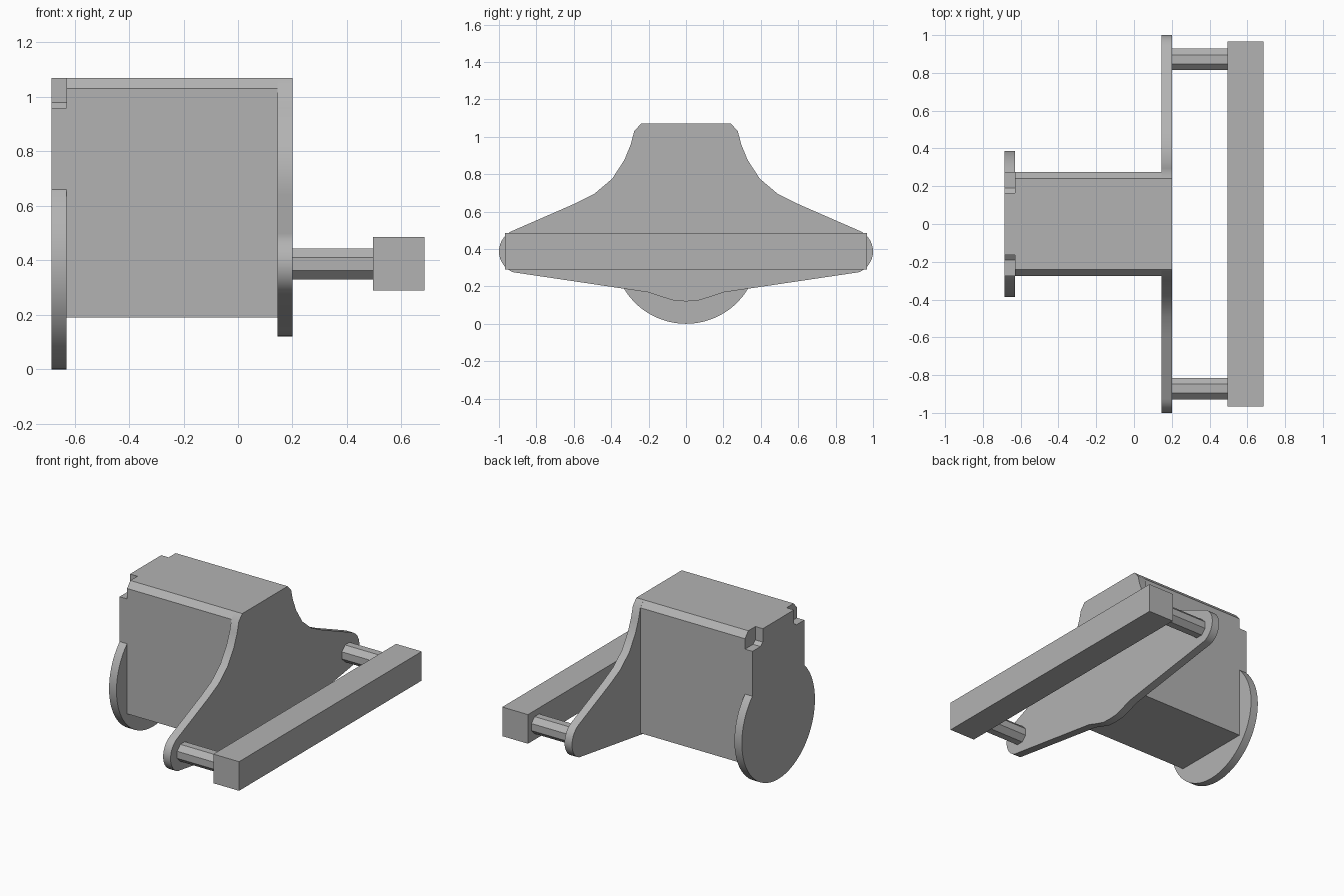
import bpy, bmesh, math

cube = bpy.data.objects.get("Cube")
if cube:
    bpy.data.objects.remove(cube, do_unlink=True)

GREY = (0.45, 0.45, 0.45, 1)
mat = bpy.data.materials.new("plain grey")
mat.use_nodes = True
mat.diffuse_color = GREY
mat.node_tree.nodes["Principled BSDF"].inputs["Base Color"].default_value = GREY

AXIS_Z = 0.387  # shared height of the disc, rods and bar


def arc(cy, cz, r, start, end, steps):
    """Points on an arc, angles in degrees from +y towards +z."""
    angles = [math.radians(start + (end - start) * i / steps) for i in range(steps + 1)]
    return [(cy + r * math.cos(a), cz + r * math.sin(a)) for a in angles]


def extrude_x(name, outline, x0, x1, smooth=True):
    """Solid made by sweeping a closed (y, z) outline from x0 to x1."""
    bm = bmesh.new()
    face = bm.faces.new([bm.verts.new((x0, y, z)) for y, z in outline])
    moved = bmesh.ops.extrude_face_region(bm, geom=[face])["geom"]
    verts = [v for v in moved if isinstance(v, bmesh.types.BMVert)]
    bmesh.ops.translate(bm, verts=verts, vec=(x1 - x0, 0, 0))
    bmesh.ops.recalc_face_normals(bm, faces=bm.faces)
    mesh = bpy.data.meshes.new(name)
    bm.to_mesh(mesh)
    bm.free()
    mesh.materials.append(mat)
    obj = bpy.data.objects.new(name, mesh)
    bpy.context.collection.objects.link(obj)
    if smooth:
        bpy.ops.object.select_all(action="DESELECT")
        obj.select_set(True)
        bpy.context.view_layer.objects.active = obj
        bpy.ops.object.shade_smooth_by_angle(angle=math.radians(30))
    return obj


def mirrored(half):
    """Close a half outline running from bottom to top on the +y side."""
    return half + [(-y, z) for y, z in reversed(half) if y > 1e-5]


# Main housing with chamfered top edges
extrude_x("housing", mirrored([(0.275, 0.19), (0.275, 1.03), (0.24, 1.07)]),
          -0.63, 0.145, smooth=False)

# Rear plate: round foot, straight neck and notched top corners
neck = math.degrees(math.acos(0.275 / 0.387))
rear = arc(0, AXIS_Z, 0.387, -90, neck, 32)
rear[0] = (0, 0)
rear += [(0.275, 0.96), (0.19, 0.96), (0.165, 0.98), (0.165, 1.07)]
extrude_x("rear_plate", mirrored(rear), -0.685, -0.63)

# Front plate: wide arms with rounded tips and a concave sweep up to the top
front = [(0, 0.12), (0.06, 0.123), (0.13, 0.144), (0.2, 0.168)]
front += arc(0.88, AXIS_Z, 0.12, -68, 68, 14)
front += [(0.6, 0.64), (0.49, 0.695), (0.395, 0.775), (0.33, 0.875),
          (0.295, 0.96), (0.277, 1.03), (0.24, 1.07)]
extrude_x("front_plate", mirrored(front), 0.145, 0.2)

# Eight-sided rods that carry the bar
for side, y in (("left", 0.872), ("right", -0.872)):
    extrude_x("rod_" + side, arc(y, AXIS_Z, 0.062, 22.5, 337.5, 7), 0.2, 0.5, smooth=False)

# Square cross bar
extrude_x("cross_bar", mirrored([(0.967, 0.29), (0.967, 0.485)]), 0.495, 0.685, smooth=False)
